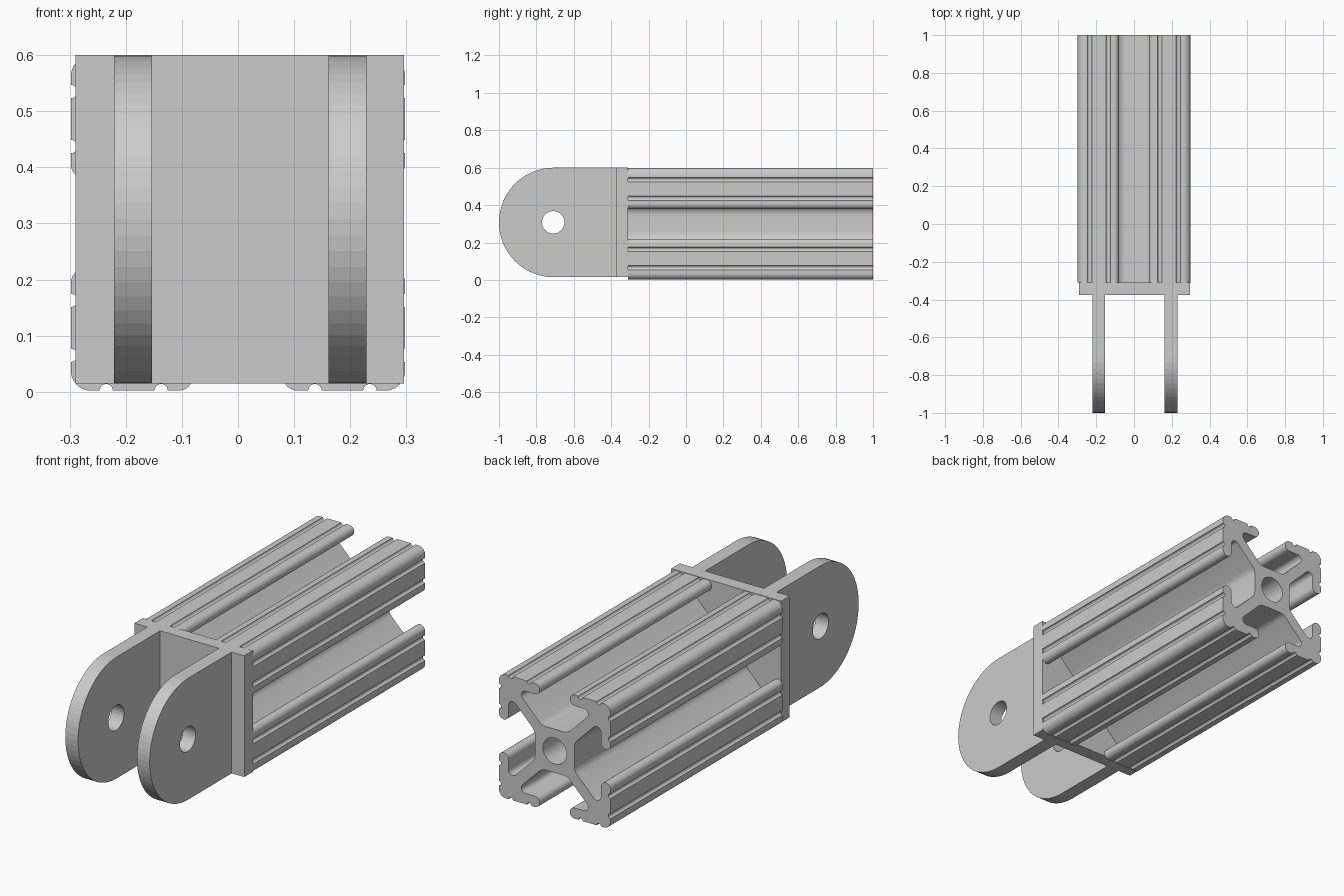
import bpy
from math import sin, cos, radians, pi

if "Cube" in bpy.data.objects:
    bpy.data.objects.remove(bpy.data.objects["Cube"])


def arc(cx, cy, r, a0, a1, n):
    """Points along a circular arc, angles in degrees."""
    return [(cx + r * cos(radians(a0 + (a1 - a0) * i / n)),
             cy + r * sin(radians(a0 + (a1 - a0) * i / n))) for i in range(n + 1)]


def circle(cx, cy, r, n):
    return arc(cx, cy, r, 0, 360, n)[:-1]


def extrude_profile(name, loops, depth, location, rotation, smooth):
    """Filled 2D profile (outline plus holes) extruded and turned into a mesh."""
    curve = bpy.data.curves.new(name, 'CURVE')
    curve.dimensions = '2D'
    curve.fill_mode = 'BOTH'
    curve.extrude = depth / 2
    for pts in loops:
        spline = curve.splines.new('POLY')
        spline.points.add(len(pts) - 1)
        for p, (x, y) in zip(spline.points, pts):
            p.co = (x, y, 0, 1)
        spline.use_cyclic_u = True
    ob = bpy.data.objects.new(name, curve)
    bpy.context.collection.objects.link(ob)
    ob.location = location
    ob.rotation_euler = rotation
    bpy.ops.object.select_all(action='DESELECT')
    ob.select_set(True)
    bpy.context.view_layer.objects.active = ob
    bpy.ops.object.convert(target='MESH')
    if smooth:
        bpy.ops.object.shade_smooth_by_angle(angle=radians(35))
    else:
        bpy.ops.object.shade_flat()
    return bpy.context.object


# Slotted rail: one eighth of the section, from slot floor to outer corner
H = 0.298
eighth = [(0, 0.105)]
eighth += arc(0.047, 0.155, 0.05, -90, -45, 6)            # floor fillet
eighth += arc(0.156, 0.224, 0.022, -45, 90, 8)            # slot undercut
eighth += arc(0.106, H - 0.026, 0.026, 270, 90, 12)       # rounded lip end
for gx in (0.137, 0.235):                                # small grooves
    eighth += arc(gx, H, 0.012, 180, 360, 8)
eighth += arc(H - 0.036, H - 0.036, 0.036, 90, 45, 5)     # outer corner

# Mirror to one side, then repeat four times around the centre
side = [(-x, y) for x, y in reversed(eighth)] + eighth[1:]
outline = []
for k in range(4):
    c, s = cos(-k * pi / 2), sin(-k * pi / 2)
    outline += [(x * c - y * s, x * s + y * c) for x, y in side[:-1]]

extrude_profile("slotted_rail", [outline, circle(0, 0, 0.063, 32)], 1.31,
                (0, 0.345, 0.3), (pi / 2, 0, 0), True)

# End plate
bpy.ops.mesh.primitive_cube_add(size=1, location=(0.003, -0.3425, 0.3075))
plate = bpy.context.object
plate.name = "end_plate"
plate.scale = (0.586, 0.065, 0.585)

# Two rounded clevis ears with pin holes
R = 0.2925
ear = arc(-1 + R, 0.015 + R, R, 90, 270, 32) + [(-0.375, 0.015), (-0.375, 0.6)]
pin_hole = circle(-0.71, 0.308, 0.06, 32)
for name, x in (("left_ear", -0.187), ("right_ear", 0.195)):
    extrude_profile(name, [ear, pin_hole], 0.068,
                    (x, 0, 0), (pi / 2, 0, pi / 2), False)
